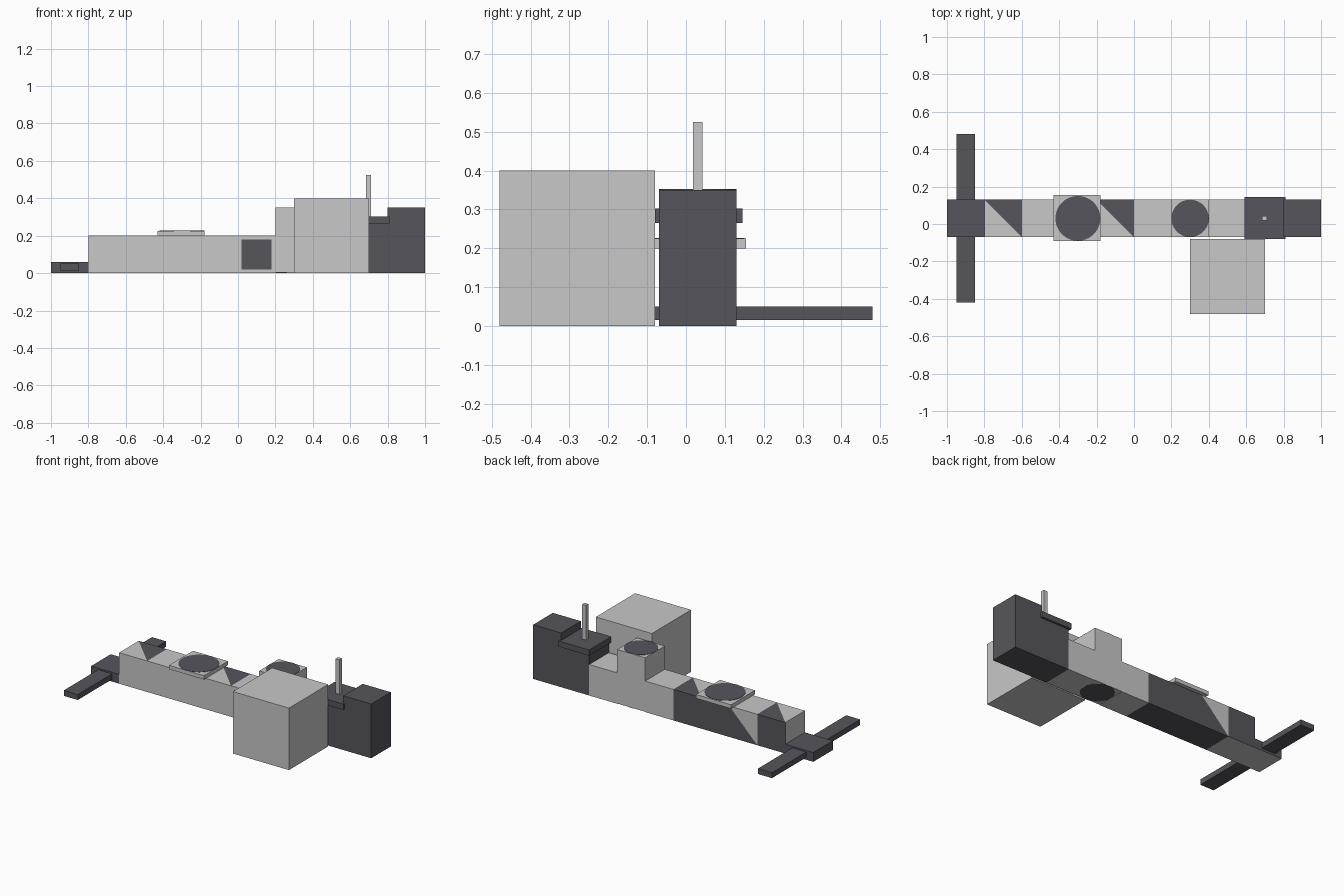
import bpy, bmesh
from mathutils import Vector

if "Cube" in bpy.data.objects:
    bpy.data.objects.remove(bpy.data.objects["Cube"])


def material(name, rgb):
    m = bpy.data.materials.new(name)
    m.use_nodes = True
    color = (*rgb, 1)
    m.diffuse_color = color
    m.node_tree.nodes["Principled BSDF"].inputs["Base Color"].default_value = color
    return m


LIGHT = material("light grey", (0.58, 0.58, 0.58))
DARK = material("dark grey", (0.094, 0.091, 0.107))
MID_Y = 0.03      # centre line of the fuselage
HALF = 0.1        # half its width


def finish(bm, name, mats):
    mesh = bpy.data.meshes.new(name)
    bm.to_mesh(mesh)
    bm.free()
    for m in mats:
        mesh.materials.append(m)
    obj = bpy.data.objects.new(name, mesh)
    bpy.context.collection.objects.link(obj)
    return obj


def box_mesh(x, y, z):
    bm = bmesh.new()
    bmesh.ops.create_cube(bm, size=1)
    for v in bm.verts:
        for axis, (lo, hi) in enumerate((x, y, z)):
            v.co[axis] = hi if v.co[axis] > 0 else lo
    return bm


def box(name, mat, x, z, y=(MID_Y - HALF, MID_Y + HALF)):
    return finish(box_mesh(x, y, z), name, [mat])


def disc(name, mat, x, r, z, depth=0.002):
    bm = bmesh.new()
    bmesh.ops.create_cone(bm, cap_ends=True, segments=48, radius1=r, radius2=r, depth=depth)
    bmesh.ops.translate(bm, verts=bm.verts, vec=(x, MID_Y, z + depth / 2))
    return finish(bm, name, [mat])


def cut(bm, test, point, normal):
    """Slice only the faces that pass the test."""
    bm.normal_update()
    faces = [f for f in bm.faces if test(f.calc_center_median(), f.normal)]
    geom = set(faces)
    for f in faces:
        geom.update(f.edges)
        geom.update(f.verts)
    bmesh.ops.bisect_plane(bm, geom=list(geom), dist=0.0001,
                           plane_co=Vector(point), plane_no=Vector(normal))


# Main fuselage: cut into panels, then painted by rule
bm = box_mesh((-0.8, 0.2), (MID_Y - HALF, MID_Y + HALF), (0, 0.2))
for x in (-0.6, -0.2, 0):
    cut(bm, lambda c, n: True, (x, 0, 0), (1, 0, 0))
for x in (-0.8, -0.2):
    cut(bm, lambda c, n: n.z > 0.9 and x < c.x < x + 0.2, (x, 0.13, 0.2), (1, 1, 0))
cut(bm, lambda c, n: n.y > 0.9 and -0.6 < c.x < -0.2, (-0.6, 0.13, 0), (-1, 0, 1))
for x in (0.02, 0.18):
    cut(bm, lambda c, n: n.y < -0.9 and c.x > 0, (x, 0, 0), (1, 0, 0))
for z in (0.02, 0.18):
    cut(bm, lambda c, n: n.y < -0.9 and 0.03 < c.x < 0.17, (0, 0, z), (0, 0, 1))


def is_dark(c, n):
    if n.z > 0.9:    # diagonal halves on top
        return (c.x < -0.6 and c.x + c.y > -0.67) or (-0.2 < c.x < 0 and c.x + c.y > -0.07)
    if n.y > 0.9:    # back side, with one light triangle
        return c.x < 0 and not (c.x > -0.6 and c.z - c.x > 0.6)
    if n.z < -0.9:   # belly panel
        return -0.6 < c.x < 0
    if n.y < -0.9:   # square hatch
        return 0.02 < c.x < 0.18 and 0.02 < c.z < 0.18
    return False


bm.normal_update()
for f in bm.faces:
    f.material_index = int(is_dark(f.calc_center_median(), f.normal))
finish(bm, "fuselage", [LIGHT, DARK])

# Tail end with crossbar
tail = box("tail_block", DARK, (-1, -0.8), (0, 0.06))
tail.data.materials.append(LIGHT)
for p in tail.data.polygons:
    p.material_index = int(p.normal.z < -0.9)
box("tail_crossbar", DARK, (-0.95, -0.85), (0.015, 0.05), (-0.42, 0.48))

# Deck plate with round marking
box("deck_plate", LIGHT, (-0.43, -0.18), (0.2, 0.225), (-0.09, 0.155))
disc("deck_plate_marking", DARK, -0.3, 0.12, 0.225)

# Raised tower with round markings above and below
box("tower", LIGHT, (0.2, 0.4), (0.002, 0.35))
disc("tower_top_marking", DARK, 0.3, 0.1, 0.35)
disc("tower_belly_marking", DARK, 0.3, 0.1, 0)

# Neck and dark nose
box("neck", LIGHT, (0.4, 0.6), (0, 0.2))
box("nose_step", DARK, (0.6, 0.8), (0, 0.3))
box("nose_block", DARK, (0.8, 1), (0, 0.35))
box("nose_plate", DARK, (0.59, 0.81), (0.265, 0.302), (-0.08, 0.145))
box("mast", LIGHT, (0.685, 0.712), (0.3, 0.525), (0.018, 0.042))

# Large side cube
box("side_cube", LIGHT, (0.3, 0.7), (0, 0.4), (-0.48, -0.08))
